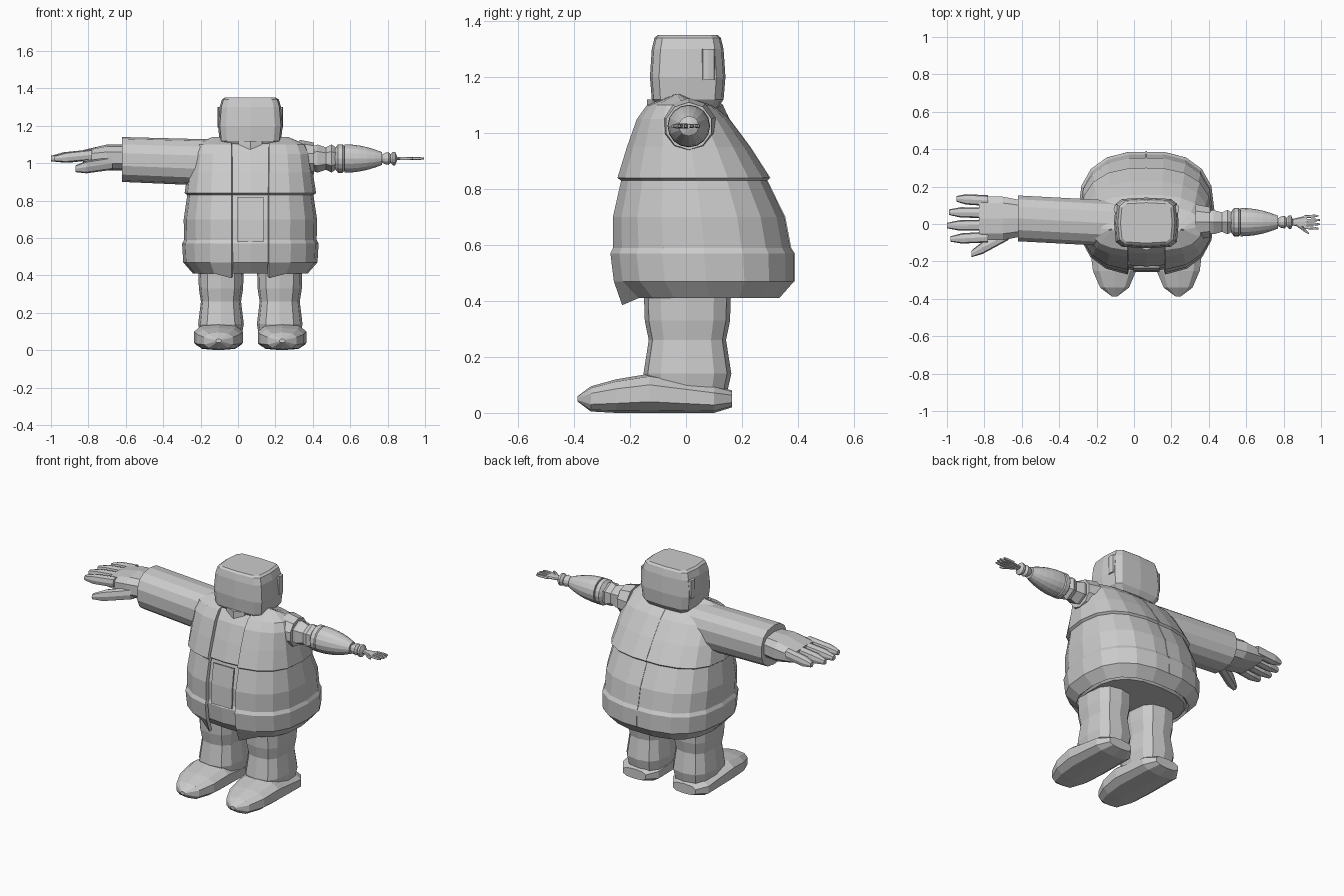
import bpy, bmesh, math
from mathutils import Vector

default_cube = bpy.data.objects.get("Cube")
if default_cube:
    bpy.data.objects.remove(default_cube, do_unlink=True)

grey = bpy.data.materials.new("plain grey")
grey.use_nodes = True
grey.diffuse_color = (0.6, 0.6, 0.6, 1)
shader = grey.node_tree.nodes["Principled BSDF"]
shader.inputs["Base Color"].default_value = grey.diffuse_color

MIDDLE = 0.066
SIDES = {"right": -1, "left": 1}


def rounded(value, squareness):
    return math.copysign(abs(value) ** (2 / squareness), value)


def finish(name, bm, thickness=0):
    bmesh.ops.recalc_face_normals(bm, faces=bm.faces)
    mesh = bpy.data.meshes.new(name)
    bm.to_mesh(mesh)
    bm.free()
    mesh.materials.append(grey)
    obj = bpy.data.objects.new(name, mesh)
    bpy.context.collection.objects.link(obj)
    if thickness:
        solid = obj.modifiers.new("thickness", "SOLIDIFY")
        solid.thickness = thickness
        solid.offset = -1
    return obj


def loft(name, rings, sides=12, squareness=2.0, axis="z", opening=0, thickness=0):
    """Skin rings of (centre, width radius, depth radius); opening leaves a front gap."""
    bm = bmesh.new()
    rows = []
    for centre, width, depth in rings:
        start = math.asin((opening / width) ** (squareness / 2))
        steps = sides - 1 if opening else sides
        row = []
        for i in range(sides):
            angle = start + (math.tau - 2 * start) * i / steps
            across = width * rounded(math.sin(angle), squareness)
            along = -depth * rounded(math.cos(angle), squareness)
            offset = {"x": (0, across, along), "y": (across, 0, along), "z": (across, along, 0)}
            row.append(bm.verts.new(Vector(centre) + Vector(offset[axis])))
        rows.append(row)
    for lower, upper in zip(rows, rows[1:]):
        for i in range(steps):
            j = (i + 1) % sides
            bm.faces.new((lower[i], lower[j], upper[j], upper[i]))
    if not opening:
        bm.faces.new(rows[0])
        bm.faces.new(rows[-1])
    return finish(name, bm, thickness)


def column(name, x, y, width, depth, levels, sides=12, squareness=2.8):
    """Upright part whose cross-section is scaled at each (height, scale) level."""
    rings = [((x, y, z), width * scale, depth * scale) for z, scale in levels]
    return loft(name, rings, sides, squareness)


def turned(name, levels, sides):
    """Round part on the mechanical arm's axis, from (x, radius) levels."""
    rings = [((x, 0.01, ARM_HEIGHT), radius, radius) for x, radius in levels]
    return loft(name, rings, sides, axis="x")


def finger(name, base, tip, radius):
    base, tip = Vector(base), Vector(tip)
    rings = []
    for along, scale in ((0, 1), (0.7, 0.95), (1, 0.5)):
        rings.append((base.lerp(tip, along), radius * scale, radius * scale))
    loft(name, rings, sides=8, squareness=3, axis="x")


def strip(name, half_width, path, thickness):
    """Thin plate on the body centre line following a (y, z) path."""
    bm = bmesh.new()
    pairs = [[bm.verts.new((MIDDLE + side * half_width, y, z)) for side in SIDES.values()]
             for y, z in path]
    for lower, upper in zip(pairs, pairs[1:]):
        bm.faces.new((*lower, *reversed(upper)))
    finish(name, bm, thickness)


# Body silhouette: a low belly that narrows towards the shoulders
def front_at(z):
    return 0.45 * (z - 0.6) ** 2 - 0.27


def back_at(z):
    return 0.39 - 0.72 * (z - 0.48) ** 2


def body_ring(z, swell):
    front, back = front_at(z), back_at(z)
    width = 0.36 - 0.16 * (z - 0.55) ** 2
    return (MIDDLE, (front + back) / 2, z), width + swell, (back - front) / 2 + swell


# Jacket with steps at the hem band and the yoke
levels = [(0.41, -0.05), (0.47, 0), (0.57, 0.005), (0.59, -0.005), (0.7, 0),
          (0.83, -0.01), (0.84, 0.005), (0.95, 0), (1.05, 0), (1.1, -0.015), (1.14, -0.1)]
jacket = loft("jacket", [body_ring(z, swell) for z, swell in levels],
              sides=18, squareness=2.6, opening=0.1, thickness=0.02)
# Front corners hang lower
for vert in jacket.data.vertices:
    if vert.co.z < 0.42 and vert.co.y < -0.1 and abs(vert.co.x - MIDDLE) < 0.12:
        vert.co.z -= 0.025
        vert.co.y -= 0.03

# Shirt, pouch and back seam
loft("shirt", [body_ring(z, swell - 0.022) for z, swell in levels], sides=18, squareness=2.6)
strip("front_pouch", 0.07, [(front_at(z) + 0.014, z) for z in (0.58, 0.7, 0.82)], 0.009)
strip("back_seam", 0.004, [(back_at(z) + swell, z) for z, swell in levels[1:-1]], 0.008)

# Neck and blocky head
column("neck", MIDDLE, -0.04, 0.08, 0.1, [(1, 1), (1.12, 1)], sides=8)
column("head", MIDDLE, 0.006, 0.173, 0.135,
       [(1.09, 0.8), (1.12, 0.95), (1.2, 1), (1.3, 0.95), (1.34, 0.88), (1.35, 0.8)],
       squareness=5)

for word, side in SIDES.items():
    column(word + "_ear_pad", MIDDLE + side * 0.155, 0.08, 0.02, 0.025,
           [(1.19, 1), (1.3, 1)], sides=8)
    # Leg with a pinched knee
    column(word + "_leg", MIDDLE + side * 0.157, 0.005, 0.122, 0.157,
           [(0.07, 0.9), (0.14, 1), (0.26, 0.88), (0.33, 0.97), (0.47, 1)])
    # Pointed shoe with a flat sole
    shoe = []
    for y, width, height in ((-0.387, 0.015, 0.01), (-0.34, 0.08, 0.045), (-0.25, 0.12, 0.06),
                             (-0.13, 0.135, 0.07), (0.1, 0.125, 0.05), (0.165, 0.08, 0.03)):
        centre = (MIDDLE + side * 0.17, y, max(height, 0.05))
        shoe.append((centre, width, height))
    loft(word + "_shoe", shoe, sides=10, squareness=2.8, axis="y")

# Right sleeve and large open hand
sleeve = []
for step in range(5):
    along = step / 4
    centre = Vector((-0.05, 0, 1)).lerp(Vector((-0.62, 0.03, 1.02)), along)
    sleeve.append((centre, 0.125, 0.125 - 0.005 * along))
loft("right_sleeve", sleeve, sides=14, squareness=2.4, axis="x")
loft("right_palm", [((x, 0.03, 1.03), width, height) for x, width, height in
                    ((-0.6, 0.1, 0.07), (-0.7, 0.12, 0.07), (-0.83, 0.12, 0.04))],
     sides=10, squareness=2.8, axis="x")
for i, (word, reach) in enumerate((("little", 0.95), ("ring", 0.99),
                                   ("middle", 1), ("index", 0.98))):
    spread = 0.095 - 0.065 * i
    finger("right_" + word + "_finger", (-0.78, 0.03 + spread, 1.045),
           (-reach, 0.03 + spread * 1.1, 1.025), 0.029)
finger("right_thumb", (-0.67, -0.05, 1), (-0.87, -0.16, 0.97), 0.035)

# Left mechanical arm: cuff, faceted shoulder, tapered forearm and wrist joint
ARM_HEIGHT = 1.025
turned("left_cuff", [(0.33, 0.1), (0.405, 0.085)], 10)
turned("left_shoulder", [(0.38, 0.06), (0.425, 0.075), (0.47, 0.06), (0.5, 0.075), (0.53, 0.055)], 6)
turned("left_elbow_band", [(0.515, 0.05), (0.535, 0.076), (0.56, 0.076), (0.575, 0.06)], 16)
taper = [step / 5 for step in range(6)]
turned("left_forearm", [(0.57 + 0.2 * t, 0.076 - 0.042 * t * t) for t in taper], 16)
turned("left_wrist", [(0.76, 0.015), (0.785, 0.03), (0.805, 0.034), (0.82, 0.018)], 12)
turned("left_wrist_disc", [(0.81, 0.015), (0.828, 0.036), (0.84, 0.036), (0.85, 0.012)], 12)

# Thin mechanical hand
loft("left_palm", [((x, 0.01, ARM_HEIGHT), width, 0.008) for x, width in
                   ((0.835, 0.014), (0.88, 0.025), (0.925, 0.036))],
     sides=8, squareness=3, axis="x")
for i in range(4):
    spread = (i - 1.5) * 0.019
    finger("left_finger_" + str(i + 1), (0.91, 0.01 + spread, ARM_HEIGHT),
           (1 - abs(spread) / 2, 0.01 + spread * 1.2, ARM_HEIGHT), 0.008)
finger("left_thumb", (0.865, 0, ARM_HEIGHT), (0.935, -0.05, ARM_HEIGHT), 0.009)
